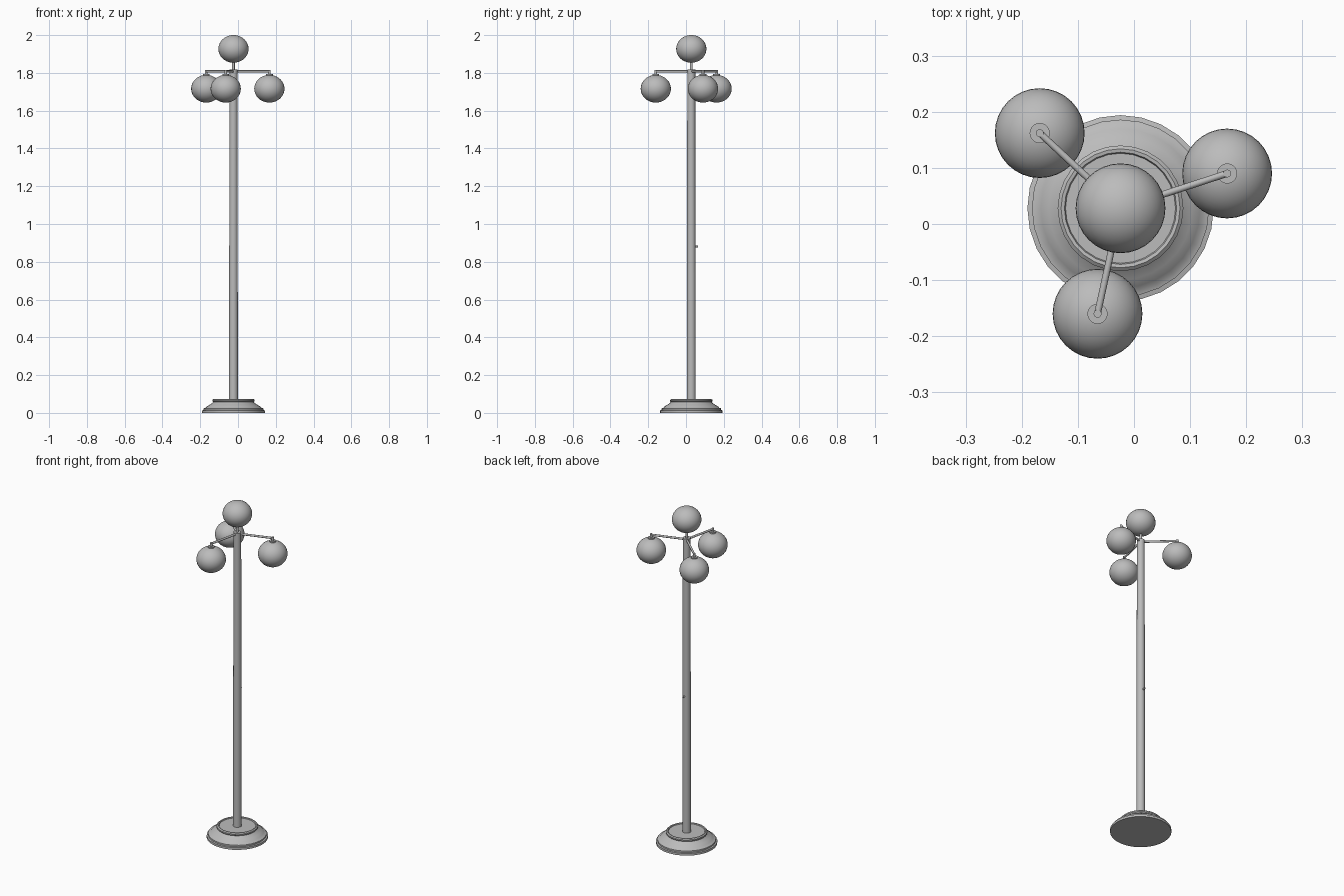
import bpy, math
from mathutils import Vector

cube = bpy.data.objects.get("Cube")
if cube:
    bpy.data.objects.remove(cube, do_unlink=True)

grey = bpy.data.materials.new("grey metal")
grey.use_nodes = True
grey.diffuse_color = (0.5, 0.5, 0.5, 1)
grey.node_tree.nodes["Principled BSDF"].inputs["Base Color"].default_value = (0.5, 0.5, 0.5, 1)

CENTRE = Vector((-0.024, 0.028, 0))
ARM_Z = 1.808


def finish(name):
    obj = bpy.context.object
    obj.name = name
    obj.data.materials.clear()
    obj.data.materials.append(grey)
    bpy.ops.object.shade_smooth_by_angle(angle=math.radians(35))
    return obj


def rod(name, start, end, r1, r2=None, sides=16):
    """Round bar, possibly tapered, between two points."""
    start, end = Vector(start), Vector(end)
    axis = end - start
    bpy.ops.mesh.primitive_cone_add(
        vertices=sides, radius1=r1, radius2=r1 if r2 is None else r2,
        depth=axis.length, location=(start + end) / 2,
        rotation=axis.to_track_quat('Z', 'Y').to_euler())
    return finish(name)


def globe(name, place):
    """Slightly flattened lamp globe."""
    bpy.ops.mesh.primitive_uv_sphere_add(segments=32, ring_count=20, radius=0.08, location=place)
    bpy.context.object.scale.z = 0.915
    return finish(name)


def lathe(name, profile, sides=28):
    """Closed solid turned about the vertical axis."""
    verts, faces = [], []
    for r, z in profile:
        for i in range(sides):
            a = 2 * math.pi * i / sides
            verts.append((r * math.cos(a), r * math.sin(a), z))
    for k in range(len(profile) - 1):
        for i in range(sides):
            j = (i + 1) % sides
            faces.append((k * sides + i, k * sides + j, (k + 1) * sides + j, (k + 1) * sides + i))
    faces.append(tuple(reversed(range(sides))))
    faces.append(tuple(range(len(verts) - sides, len(verts))))
    mesh = bpy.data.meshes.new(name)
    mesh.from_pydata(verts, [], faces)
    obj = bpy.data.objects.new(name, mesh)
    obj.location = CENTRE
    bpy.context.collection.objects.link(obj)
    bpy.ops.object.select_all(action='DESELECT')
    obj.select_set(True)
    bpy.context.view_layer.objects.active = obj
    return finish(name)


# Moulded round foot
lathe("base", [(0.166, 0), (0.166, 0.013), (0.158, 0.015), (0.158, 0.024),
               (0.148, 0.027), (0.142, 0.034), (0.128, 0.042), (0.115, 0.051),
               (0.108, 0.057), (0.112, 0.062), (0.112, 0.069), (0.106, 0.074),
               (0.100, 0.073), (0.098, 0.068)])

# Tapered post with a small knob at the back
rod("post", CENTRE + Vector((0, 0, 0.06)), CENTRE + Vector((0, 0, 1.818)), 0.0235, 0.021, 24)
rod("post_knob", CENTRE + Vector((0, 0.015, 0.88)), CENTRE + Vector((0, 0.035, 0.88)), 0.005, sides=12)

# Top lamp
rod("top_neck", CENTRE + Vector((0, 0, 1.80)), CENTRE + Vector((0, 0, 1.87)), 0.007)
globe("top_globe", CENTRE + Vector((0, 0, 1.927)))

# Three arms, each carrying a hanging lamp
for side, x, y in (("left", 0.166, 0.09), ("front", -0.065, -0.16), ("back_right", -0.168, 0.162)):
    rod(side + "_arm", CENTRE + Vector((0, 0, ARM_Z)), (x, y, ARM_Z), 0.006, sides=12)
    rod(side + "_stem", (x, y, 1.78), (x, y, ARM_Z + 0.006), 0.007)
    rod(side + "_cap", (x, y, 1.78), (x, y, 1.794), 0.018, sides=20)
    globe(side + "_globe", (x, y, 1.716))
